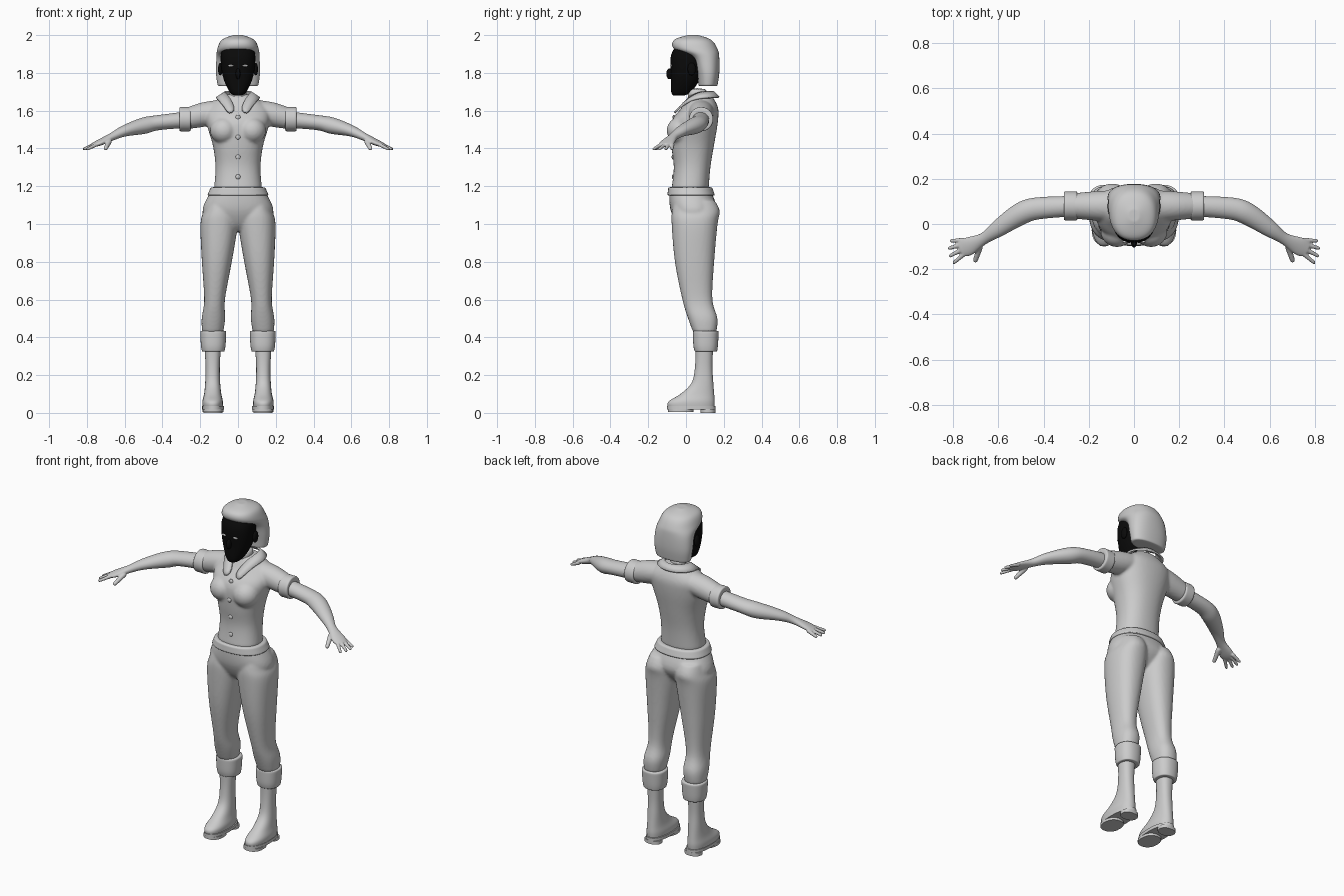
import bpy, bmesh, math
from mathutils import Vector

cube = bpy.data.objects.get("Cube")
if cube:
    bpy.data.objects.remove(cube)

SIDES = 24
TURN = [math.tau * i / SIDES for i in range(SIDES)]


def material(name, value):
    made = bpy.data.materials.new(name)
    made.use_nodes = True
    color = (value, value, value, 1)
    made.diffuse_color = color
    shader = next(n for n in made.node_tree.nodes if n.type == 'BSDF_PRINCIPLED')
    shader.inputs["Base Color"].default_value = color
    return made


GREY = material("plain_grey", 0.6)
BLACK = material("face_black", 0.003)


def eased(rows, steps=4):
    """Smooth curve through every row of numbers."""
    result = []
    last = len(rows) - 1
    for i in range(last):
        near = rows[max(i - 1, 0)], rows[i], rows[i + 1], rows[min(i + 2, last)]
        for k in range(steps):
            t = k / steps
            result.append([b + t / 2 * (c - a + t * (2 * a - 5 * b + 4 * c - d + t * (3 * b - a - 3 * c + d)))
                           for a, b, c, d in zip(*near)])
    return result + [rows[last]]


def slices(rows, center=0, splay=0):
    """Horizontal rings from rows of height, half width, front y and back y."""
    def soft(c):
        return math.copysign(abs(c) ** 0.87, c)

    rings = []
    for z, half, front, back in eased(rows):
        x = center + splay * (1 - z)
        rings.append([Vector((x + half * soft(math.cos(a)),
                              (front + back) / 2 + (back - front) / 2 * soft(math.sin(a)), z)) for a in TURN])
    return rings


def slab(bottom, top, half, front, back, center=0):
    return slices([(bottom, half, front, back), (top, half, front, back)], center)


def tube(path):
    """Rings square to a path of x, y, z, flat radius and upright radius."""
    path = eased(path)
    points = [Vector(p[:3]) for p in path]
    rings = []
    for i, (*_, flat, upright) in enumerate(path):
        along = (points[min(i + 1, len(points) - 1)] - points[max(i - 1, 0)]).normalized()
        side = along.cross(Vector((0, 0, 1))).normalized()
        up = side.cross(along)
        rings.append([points[i] + side * flat * math.cos(a) + up * upright * math.sin(a) for a in TURN])
    return rings


def ball(center, radii, count=10):
    rings = []
    for i in range(1, count):
        tilt = math.pi * i / count
        rings.append([Vector(center) + Vector((radii[0] * math.sin(tilt) * math.cos(a),
                                               radii[1] * math.sin(tilt) * math.sin(a),
                                               -radii[2] * math.cos(tilt))) for a in TURN])
    return rings


def rolled(rings):
    """Close both ends of a band with a narrower ring, for a folded edge."""
    def lip(ring):
        middle = sum(ring, Vector()) / len(ring)
        return [middle.lerp(p, 0.85) for p in ring]

    return [lip(rings[0])] + rings + [lip(rings[-1])]


def flip(part):
    return [[Vector((-p.x, p.y, p.z)) for p in ring] for ring in part]


def finish(name, bm, mat, subsurf):
    bmesh.ops.recalc_face_normals(bm, faces=bm.faces)
    mesh = bpy.data.meshes.new(name)
    bm.to_mesh(mesh)
    bm.free()
    mesh.polygons.foreach_set("use_smooth", [True] * len(mesh.polygons))
    mesh.materials.append(mat)
    ob = bpy.data.objects.new(name, mesh)
    bpy.context.scene.collection.objects.link(ob)
    if subsurf:
        mod = ob.modifiers.new("round", 'SUBSURF')
        mod.levels = mod.render_levels = subsurf
    else:
        mesh.set_sharp_from_angle(angle=math.radians(40))
    return ob


def build(name, parts, mat=GREY, subsurf=1, voxel=0):
    """Skin each list of rings, cap the ends and optionally fuse the parts."""
    bm = bmesh.new()
    for part in parts:
        rows = [[bm.verts.new(p) for p in ring] for ring in part]
        for low, high in zip(rows, rows[1:]):
            for i in range(SIDES):
                bm.faces.new((low[i - 1], low[i], high[i], high[i - 1]))
        bm.faces.new(rows[0][::-1])
        bm.faces.new(rows[-1])
    ob = finish(name, bm, mat, subsurf)
    if voxel:
        fuse = ob.modifiers.new("fuse", 'REMESH')
        fuse.mode, fuse.voxel_size, fuse.use_smooth_shade = 'VOXEL', voxel, True
        soften = ob.modifiers.new("soften", 'SMOOTH')
        soften.factor, soften.iterations = 0.5, 4
    return ob


def pair(name, parts, **options):
    build("left_" + name, parts, **options)
    build("right_" + name, [flip(p) for p in parts], **options)


# Shirt: torso, bust and short sleeves fused together
torso = slices([(1.17, .13, -.08, .12), (1.3, .12, -.065, .13), (1.42, .135, -.08, .15),
                (1.54, .17, -.08, .17), (1.62, .16, -.02, .17), (1.69, .06, .02, .13)])
sleeve = tube([(.08, .08, 1.6, .07, .06), (.18, .08, 1.58, .065, .065), (.28, .08, 1.555, .055, .055)])
bust = ball((.075, -.03, 1.495), (.075, .074, .072))
shirt = build("shirt", [torso, sleeve, flip(sleeve), bust, flip(bust)], voxel=.008)
pair("sleeve_cuff", [rolled(tube([(x, .08, 1.555, .065, .065) for x in (.25, .31)]))])

# Buttons set on the shirt front
bpy.context.view_layer.update()
solid = shirt.evaluated_get(bpy.context.evaluated_depsgraph_get())
for n in range(4):
    start = Vector((0, -1, 1.565 - .105 * n))
    place = solid.ray_cast(start, Vector((0, 1, 0)))[1]
    build(f"button_{n + 1}", [ball(place, (.013, .007, .013))])

# Open collar: a band round the neck whose ends drop into points
bm = bmesh.new()
strips = []
for i in range(-12, 13):
    t = i / 12
    s, c, drop = math.sin(2.7 * t), math.cos(2.7 * t), t ** 6
    strips.append([bm.verts.new(p) for p in (
        ((.07 - .04 * drop) * s, .08 + .065 * c - .07 * drop, 1.7 - .1 * drop),
        (.115 * s, .08 + .095 * c - .065 * drop, 1.67 - .09 * drop))])
for (a, b), (c, d) in zip(strips, strips[1:]):
    bm.faces.new((a, b, d, c))
cloth = finish("collar", bm, GREY, 1).modifiers.new("cloth", 'SOLIDIFY')
cloth.thickness, cloth.offset = .01, 0

# Trousers: hips and legs fused together
hips = slices([(1.18, .14, -.09, .13), (1.08, .19, -.085, .165), (1, .16, -.05, .12), (.96, .07, -.01, .07)])
leg = slices([(1.13, .07, -.06, .15), (1.07, .085, -.075, .18), (1, .1, -.077, .168), (.8, .08, -.06, .15),
              (.6, .055, -.02, .14), (.5, .063, .01, .168), (.42, .055, .04, .16)], .1, .06)
build("trousers", [hips, leg, flip(leg)], voxel=.008)
build("waistband", [rolled(slices([(1.15, .165, -.1, .155), (1.195, .145, -.095, .14)]))])
pair("trouser_cuff", [rolled(slices([(.325, .06, .045, .165), (.36, .066, .038, .17),
                                     (.435, .07, .036, .174)], .131))])

# Boots with treaded soles
pair("boot", [slices([(.025, .053, -.095, .15), (.06, .055, -.095, .153), (.1, .046, -.03, .15),
                      (.16, .04, .03, .145), (.25, .038, .048, .14), (.36, .045, .05, .145)], .134)])
pair("boot_sole", [slab(.018, .036, .058, -.1, .157, .132), slab(.004, .02, .055, -.095, .04, .132),
                   slab(0, .02, .05, .077, .156, .132)], subsurf=0)


# Arms with hands; the fingers fan out from the wrist
def finger(angle, reach, start, radius):
    wrist, a = Vector((.67, -.065, 1.46)), math.radians(angle)
    tip = wrist + Vector((reach * math.cos(a), reach * math.sin(a), -.066))
    return tube([(*wrist.lerp(tip, start), radius, radius), (*tip, radius * .7, radius * .7)])


arm = tube([(.24, .08, 1.555, .045, .045), (.42, .07, 1.537, .049, .04), (.5, .046, 1.52, .05, .044),
            (.6, -.02, 1.493, .038, .03), (.665, -.065, 1.463, .026, .021),
            (.735, -.1, 1.43, .042, .016), (.77, -.115, 1.417, .03, .01)])
fingers = [finger(12 * k - 40, .172 - .003 * k * k, .55, .011) for k in range(4)]
pair("arm", [arm, finger(-72, .11, .25, .015)] + fingers, voxel=.004)

# Neck, head, ears and nose
build("neck", [slab(1.58, 1.72, .045, .01, .11)])
ear = ball((.094, .03, 1.82), (.012, .022, .035))
nose = ball((0, -.085, 1.795), (.013, .02, .03))
skull = slices([(1.68, .022, -.068, -.01), (1.7, .046, -.079, .03), (1.78, .081, -.08, .08),
                (1.88, .093, -.083, .1), (1.935, .08, -.058, .09), (1.96, .05, -.02, .07)])
build("head", [skull, nose, ear, flip(ear)], mat=BLACK)
pair("eye", [ball((.038, -.078, 1.838), (.016, .006, .006))])

# Bobbed hair
build("hair", [rolled(slices([(1.73, .108, .066, .167), (1.8, .118, .056, .177), (1.88, .115, .025, .177),
                              (1.925, .111, -.065, .169), (1.975, .088, -.065, .135), (2, .025, .01, .065)]))])
